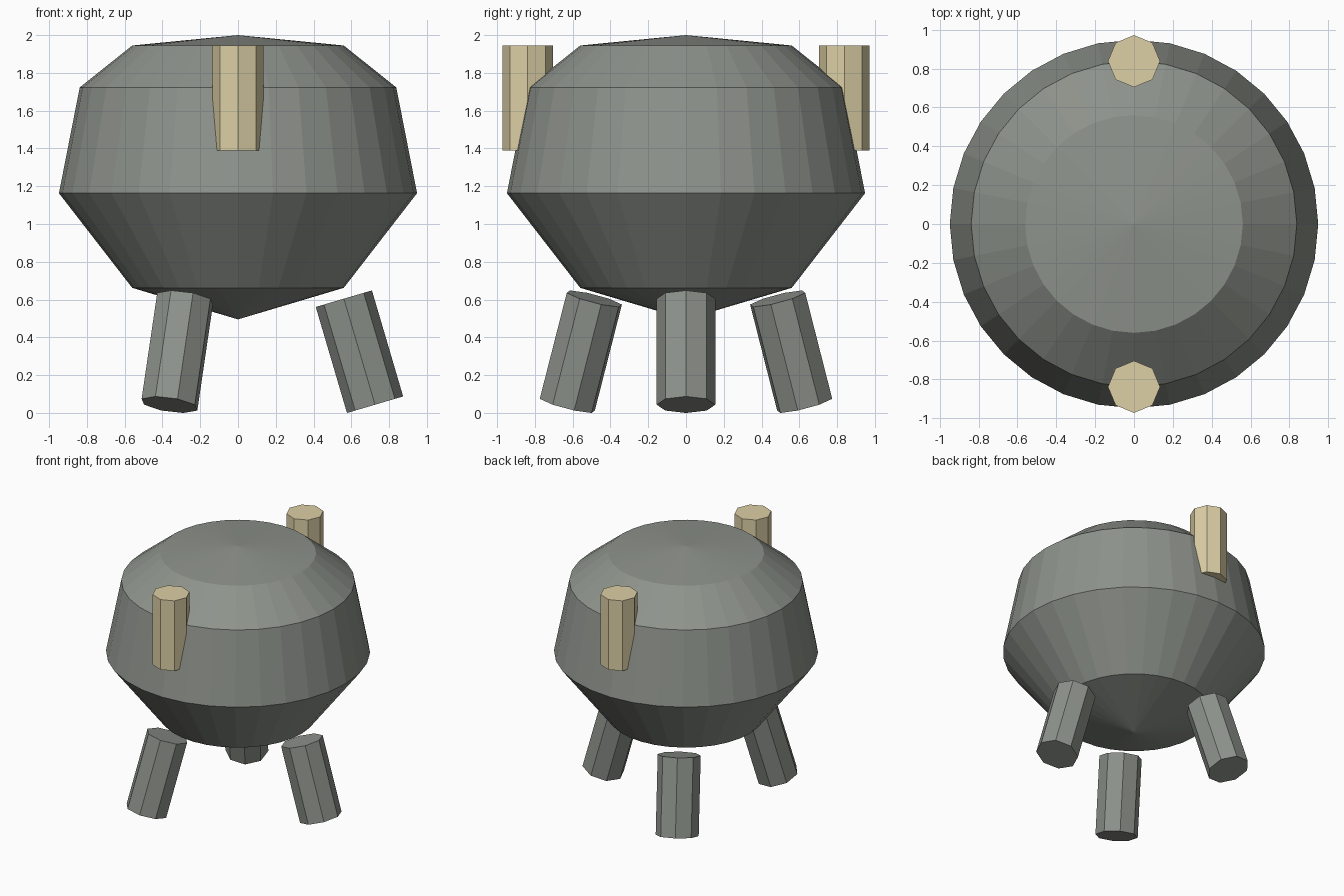
import bpy, bmesh
from math import radians, sin, cos, tau

if "Cube" in bpy.data.objects:
    bpy.data.objects.remove(bpy.data.objects["Cube"])

SEGMENTS = 32
PROFILE = [(0.56, 0.662), (0.948, 1.163), (0.838, 1.723), (0.56, 1.945)]


def make_material(name, color):
    mat = bpy.data.materials.new(name)
    mat.diffuse_color = color
    mat.use_nodes = True
    mat.node_tree.nodes["Principled BSDF"].inputs["Base Color"].default_value = mat.diffuse_color
    return mat


iron = make_material("dark_iron", (0.27, 0.29, 0.26, 1))
tan = make_material("tan", (0.72, 0.63, 0.38, 1))


def make_object(name, bm, mat):
    bmesh.ops.recalc_face_normals(bm, faces=bm.faces)
    mesh = bpy.data.meshes.new(name)
    bm.to_mesh(mesh)
    bm.free()
    mesh.materials.append(mat)
    obj = bpy.data.objects.new(name, mesh)
    bpy.context.collection.objects.link(obj)
    return obj


def octagon_post(name, mat, radius, length, location, rotation=(0, 0, 0)):
    bm = bmesh.new()
    rings = [[bm.verts.new((radius * cos(tau * i / 8), radius * sin(tau * i / 8), z))
              for i in range(8)] for z in (-length / 2, length / 2)]
    for ring in rings:
        bm.faces.new(ring)
    for i in range(8):
        j = (i + 1) % 8
        bm.faces.new((rings[0][i], rings[0][j], rings[1][j], rings[1][i]))
    obj = make_object(name, bm, mat)
    obj.location = location
    obj.rotation_euler = rotation


# Pot body: lathed profile closed by shallow cones
bm = bmesh.new()
rings = [[bm.verts.new((r * cos(tau * i / SEGMENTS), r * sin(tau * i / SEGMENTS), z))
          for i in range(SEGMENTS)] for r, z in PROFILE]
bottom = bm.verts.new((0, 0, 0.495))
top = bm.verts.new((0, 0, 2.0))
for i in range(SEGMENTS):
    j = (i + 1) % SEGMENTS
    for low, high in zip(rings, rings[1:]):
        bm.faces.new((low[i], low[j], high[j], high[i]))
    bm.faces.new((bottom, rings[0][j], rings[0][i]))
    bm.faces.new((top, rings[-1][i], rings[-1][j]))
make_object("pot_body", bm, iron)

# Front and back handles
for name, y in (("front_handle", -0.838), ("back_handle", 0.838)):
    octagon_post(name, tan, 0.134, 0.555, (0, y, 1.6675))

# Three splayed legs
for name, degrees in (("right_leg", 0), ("back_left_leg", 120), ("front_left_leg", 240)):
    a = radians(degrees)
    octagon_post(name, iron, 0.155, 0.585, (0.643 * cos(a), 0.643 * sin(a), 0.324),
                 (0, radians(-16.4), a))
